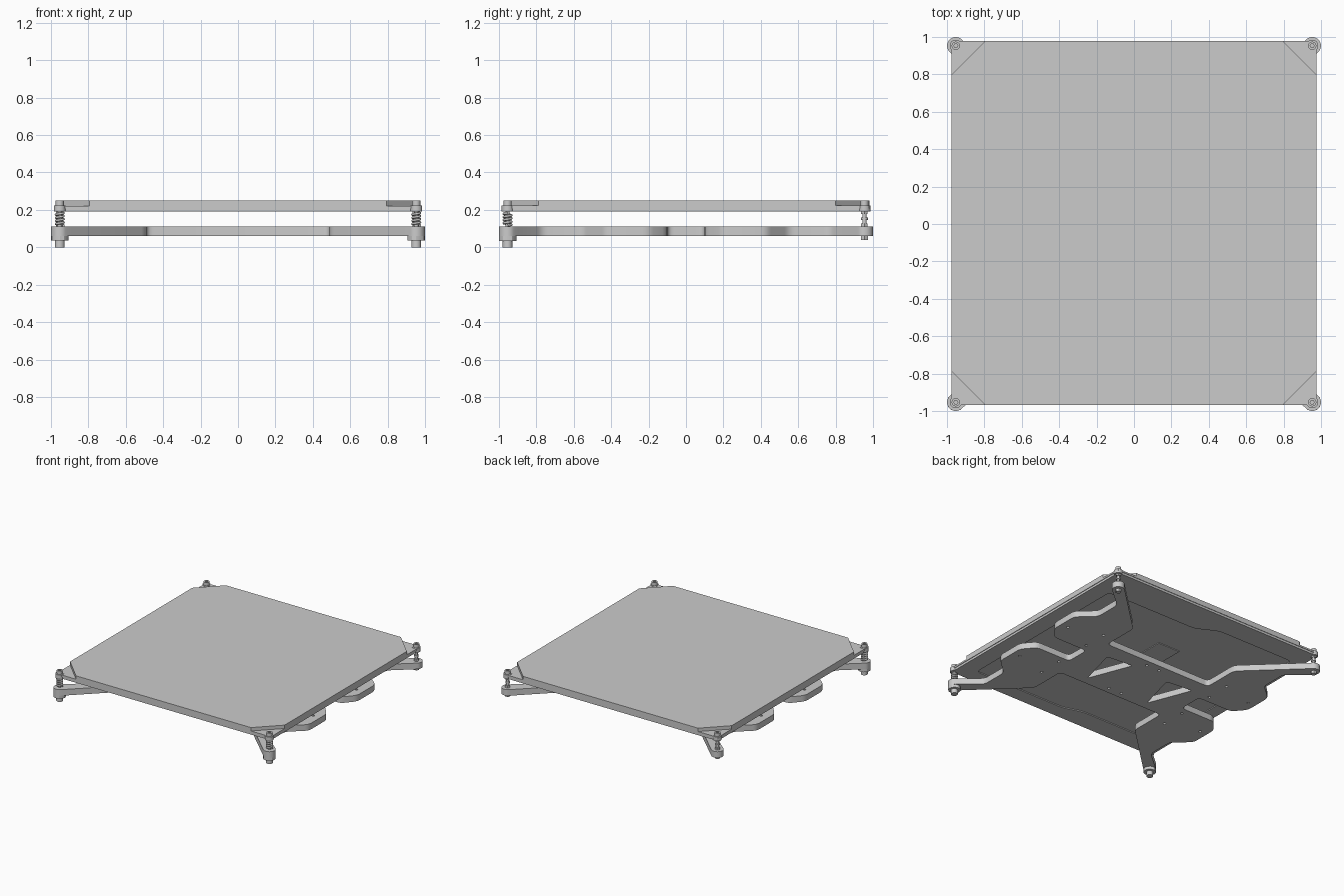
import bpy, bmesh, math
from mathutils import Vector

cube = bpy.data.objects.get("Cube")
if cube:
    bpy.data.objects.remove(cube, do_unlink=True)

metal = bpy.data.materials.new("grey_metal")
metal.use_nodes = True
grey = (0.6, 0.6, 0.6, 1)
metal.diffuse_color = grey
metal.node_tree.nodes["Principled BSDF"].inputs["Base Color"].default_value = grey

P = 0.953  # distance of the corner screws from the centre lines


def rounded(points, radius, steps=4):
    """Outline with every corner replaced by a short curve."""
    result = []
    for i, p in enumerate(points):
        p = Vector(p)
        before, after = Vector(points[i - 1]) - p, Vector(points[(i + 1) % len(points)]) - p
        a = p + before.normalized() * min(radius, before.length * 0.48)
        b = p + after.normalized() * min(radius, after.length * 0.48)
        for k in range(steps + 1):
            t = k / steps
            result.append(a * (1 - t) ** 2 + p * 2 * t * (1 - t) + b * t * t)
    return result


def add_object(name, bm, smooth=False):
    bmesh.ops.recalc_face_normals(bm, faces=bm.faces)
    mesh = bpy.data.meshes.new(name)
    bm.to_mesh(mesh)
    bm.free()
    obj = bpy.data.objects.new(name, mesh)
    bpy.context.collection.objects.link(obj)
    mesh.materials.append(metal)
    if smooth:
        bpy.ops.object.select_all(action="DESELECT")
        obj.select_set(True)
        bpy.context.view_layer.objects.active = obj
        bpy.ops.object.shade_smooth_by_angle(angle=math.radians(30))
    return obj


def prism(bm, outline, z0, z1):
    face = bm.faces.new([bm.verts.new((p[0], p[1], z0)) for p in outline])
    top = bmesh.ops.extrude_face_region(bm, geom=[face])["geom"]
    verts = [v for v in top if isinstance(v, bmesh.types.BMVert)]
    bmesh.ops.translate(bm, verts=verts, vec=(0, 0, z1 - z0))


def circle(x, y, r, sides=24):
    return [(x + r * math.cos(math.tau * i / sides),
             y + r * math.sin(math.tau * i / sides)) for i in range(sides)]


def box(x0, x1, y0, y1):
    return [(x0, y0), (x1, y0), (x1, y1), (x0, y1)]


def cut(obj, cutter):
    cutter.hide_render = True
    cutter.hide_viewport = True
    mod = obj.modifiers.new("cut", "BOOLEAN")
    mod.object = cutter
    mod.operation = "DIFFERENCE"
    mod.solver = "EXACT"


# Carriage: notch, tab, arm with round tip and step to the spine, mirrored
tip = [(P + 0.047 * math.cos(math.radians(a)), P + 0.047 * math.sin(math.radians(a)))
       for a in range(-45, 136, 20)]
quarter = [(0.55, 0.10), (0.86, 0.10), (0.945, 0.20), (0.945, 0.43), (0.81, 0.55),
           (0.81, 0.77)] + tip + [(0.49, 0.575), (0.49, 0.275)]
outline = list(quarter)
outline += [(-x, y) for x, y in reversed(quarter)]
outline += [(-x, -y) for x, y in quarter]
outline += [(x, -y) for x, y in reversed(quarter)]
bm = bmesh.new()
prism(bm, rounded(outline, 0.035), 0.06, 0.11)
carriage = add_object("carriage_plate", bm, True)

# Openings and screw holes through the carriage
bm = bmesh.new()
for x in (0.28, -0.30):
    prism(bm, rounded([(x, -0.21), (x + 0.09, 0.13), (x - 0.14, 0.15)], 0.02), 0.0, 0.16)
for sx in (-1, 1):
    for sy in (-1, 1):
        for x, y in ((0.60, 0.16), (0.60, 0.36), (0.88, 0.28), (0.06, 0.22)):
            prism(bm, circle(sx * x, sy * y, 0.011, 12), 0.0, 0.16)
cut(carriage, add_object("carriage_cutter", bm))

# Heated bed with a shallow recess in its underside
bm = bmesh.new()
prism(bm, box(-0.97, 0.97, -0.962, 0.975), 0.19, 0.208)
bed = add_object("heated_bed", bm)
bm = bmesh.new()
prism(bm, rounded([(0.83, 0.70), (0, 0.70), (-0.17, 0.79), (-0.87, 0.79),
                   (-0.87, -0.79), (-0.17, -0.79), (0, -0.84), (0.83, -0.84)], 0.04),
      0.15, 0.198)
cut(bed, add_object("bed_recess_cutter", bm))

# Backing plate and print sheet with clipped corners
w, c, mid, h = 0.975, 0.18, 0.006, 0.973
bm = bmesh.new()
prism(bm, box(-w, w, mid - h, mid + h), 0.208, 0.222)
add_object("backing_plate", bm)
clipped = []
for sx, sy in ((1, 1), (-1, 1), (-1, -1), (1, -1)):
    pair = [(sx * w, mid + sy * (h - c)), (sx * (w - c), mid + sy * h)]
    clipped += pair if sx * sy > 0 else pair[::-1]
bm = bmesh.new()
prism(bm, clipped, 0.222, 0.25)
add_object("build_sheet", bm)

# Sensor pad under the bed
bm = bmesh.new()
prism(bm, box(-0.14, 0.06, 0.14, 0.36), 0.192, 0.198)
add_object("sensor_pad", bm)


def spring(name, x, y, z0, z1, turns=4):
    curve = bpy.data.curves.new(name, "CURVE")
    curve.dimensions = "3D"
    curve.bevel_depth = 0.007
    curve.bevel_resolution = 2
    line = curve.splines.new("POLY")
    count = turns * 16
    line.points.add(count)
    for i, p in enumerate(line.points):
        a = math.tau * i / 16
        p.co = (x + 0.02 * math.cos(a), y + 0.02 * math.sin(a),
                z0 + (z1 - z0) * i / count, 1)
    curve.materials.append(metal)
    bpy.context.collection.objects.link(bpy.data.objects.new(name, curve))


# Corner mounts: sprung thumb nuts at the front, fixed lock nuts at the back
for side, sx in (("left", 1), ("right", -1)):
    for end, sy in (("front", -1), ("back", 1)):
        x, y = sx * P, sy * P
        name = f"{end}_{side}"

        bm = bmesh.new()
        prism(bm, circle(x, y, 0.032), 0.19, 0.224)
        add_object(name + "_bed_ear", bm, True)

        bm = bmesh.new()
        prism(bm, circle(x, y, 0.011), 0.04, 0.23)
        add_object(name + "_screw_rod", bm, True)

        # Screw head with a hexagonal socket
        bm = bmesh.new()
        prism(bm, circle(x, y, 0.022), 0.224, 0.25)
        head = add_object(name + "_screw_head", bm, True)
        bm = bmesh.new()
        prism(bm, circle(x, y, 0.011, 6), 0.238, 0.27)
        cut(head, add_object(name + "_socket_cutter", bm))

        bm = bmesh.new()
        if end == "back":
            prism(bm, circle(x, y, 0.022, 6), 0.038, 0.06)
            prism(bm, circle(x, y, 0.02, 6), 0.11, 0.128)
            prism(bm, circle(x, y, 0.018), 0.145, 0.158)
            prism(bm, circle(x, y, 0.02, 6), 0.178, 0.19)
            add_object(name + "_lock_nuts", bm, True)
        else:
            prism(bm, circle(x, y, 0.047, 12), 0.035, 0.06)
            prism(bm, circle(x, y, 0.026), 0.0, 0.035)
            add_object(name + "_thumb_nut", bm, True)
            spring(name + "_spring", x, y, 0.117, 0.183)
